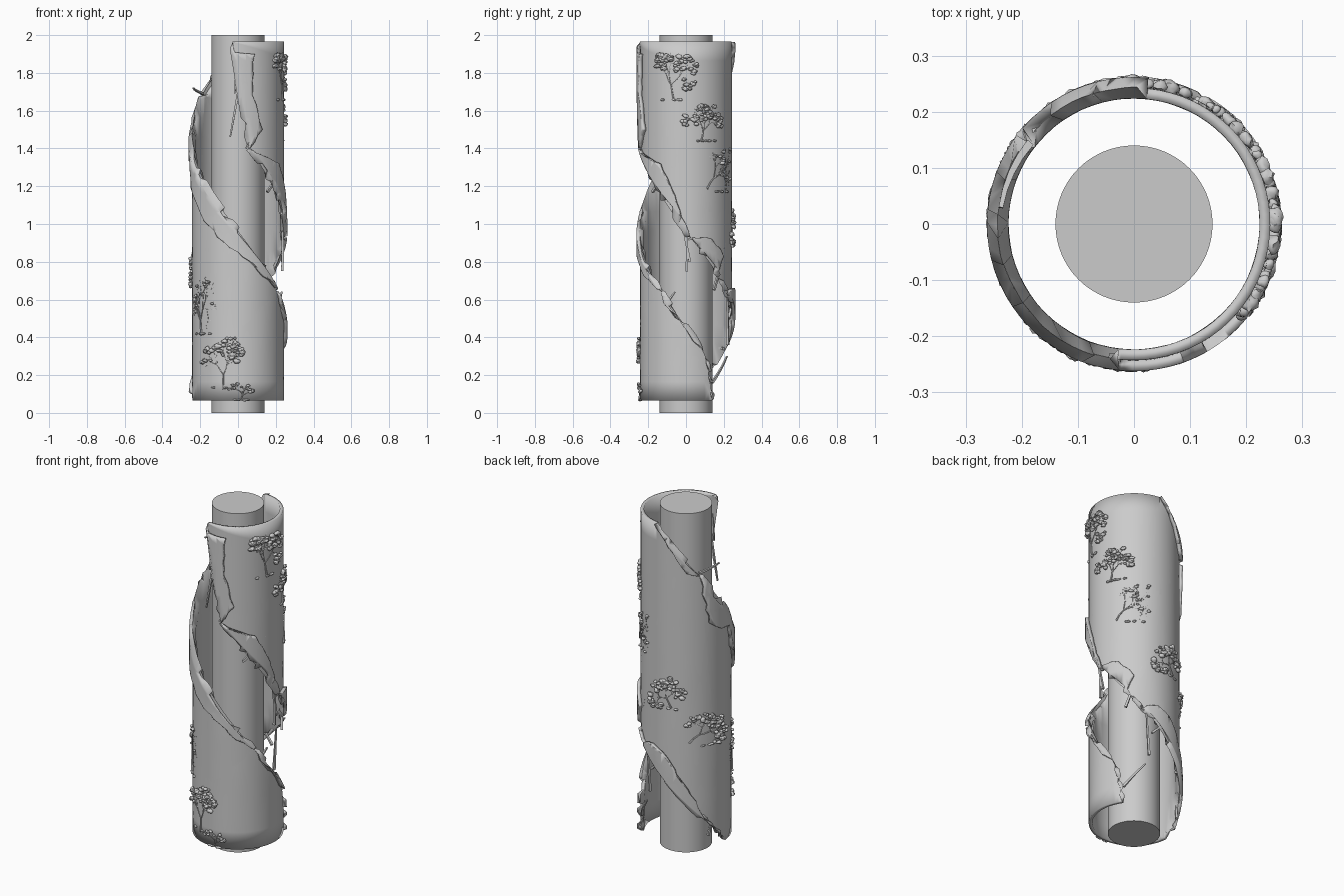
import bpy, bmesh, math, random
from mathutils import Vector, noise, Matrix

if "Cube" in bpy.data.objects:
    bpy.data.objects.remove(bpy.data.objects["Cube"])

random.seed(7)
R, WALL, Z0, Z1 = 0.243, 0.019, 0.065, 1.965


def flat(deg, z, h=0.0):
    return Vector((math.radians(deg) * R, z, h))


def wrap(bm):
    """Roll flat (arc length, height, relief) coordinates round the z axis."""
    for v in bm.verts:
        a, r = v.co.x / R, R + v.co.z
        v.co = Vector((r * math.cos(a), r * math.sin(a), v.co.y))


def finish(bm, name, angle=40):
    me = bpy.data.meshes.new(name)
    bm.to_mesh(me)
    bm.free()
    ob = bpy.data.objects.new(name, me)
    bpy.context.collection.objects.link(ob)
    for o in bpy.context.selected_objects:
        o.select_set(False)
    ob.select_set(True)
    bpy.context.view_layer.objects.active = ob
    bpy.ops.object.shade_smooth_by_angle(angle=math.radians(angle))
    return ob


def rod(bm, p, q, r0, r1, sides=6, segs=1, squash=1.0):
    """Tapered bar from p to q in flat coordinates."""
    d = (q - p).normalized()
    side = d.cross(Vector((0, 0, 1))).normalized()
    up = side.cross(d)
    rings = []
    for i in range(segs + 1):
        t = i / segs
        c, r = p.lerp(q, t), r0 + (r1 - r0) * t
        rings.append([bm.verts.new(c + r * (side * math.cos(a) + up * math.sin(a) * squash))
                      for a in (math.tau * (k + 0.5) / sides for k in range(sides))])
    for a, b in zip(rings, rings[1:]):
        for k in range(sides):
            bm.faces.new((a[k], a[(k + 1) % sides], b[(k + 1) % sides], b[k]))
    bm.faces.new(rings[0][::-1])
    bm.faces.new(rings[-1])


def clump(bm, c, sx, sz, h):
    """Knobbly flattened foliage lump."""
    m = Matrix.Translation(c) @ Matrix.Diagonal((sx, sz, h, 1))
    for v in bmesh.ops.create_icosphere(bm, subdivisions=2, radius=1, matrix=m)['verts']:
        v.co = c + (v.co - c) * (1 + 0.5 * noise.noise(v.co * 110))


def ragged(pts):
    """Broken edge: subdivide a polyline and jitter the new points."""
    out = []
    for p, q in zip(pts, pts[1:]):
        p, q = flat(*p), flat(*q)
        n = max(1, int((q - p).length / 0.035))
        for i in range(n):
            j = 0.007 if i else 0
            out.append(p.lerp(q, i / n) + Vector((random.uniform(-j, j), random.uniform(-j, j), 0)))
    return out + [flat(*pts[-1])]


# solid inner core
bm = bmesh.new()
bmesh.ops.create_cone(bm, cap_ends=True, segments=64, radius1=0.14, radius2=0.14, depth=2,
                      matrix=Matrix.Translation((0, 0, 1)))
finish(bm, "inner_core")

# outer shell: one helical strip between two broken edges (degrees, height)
upper = [(-97, Z1), (-94, 1.91), (-70, 1.9), (-73, 1.68), (-66, 1.6), (-60, 1.5), (-76, 1.4),
         (-57, 1.36), (-33, 1.32), (-19, 1.2), (-7, 1.07), (5, .93), (32, .92), (50, .83),
         (42, .75), (62, .64), (80, .66), (101, .6), (128, .42), (148, .24), (170, .15), (185, Z0)]
lower = [(395, Z0), (393, .14), (385, .3), (360, .44), (348, .52), (333, .58), (326, .65),
         (295, .75), (270, .85), (245, .93), (221, 1.05), (197, 1.19), (190, 1.33), (172, 1.34),
         (155, 1.39), (142, 1.68), (126, 1.7), (109, 1.82), (84, Z1)]
bm = bmesh.new()
face = bm.faces.new([bm.verts.new(p) for p in ragged(upper) + ragged(lower)])
bmesh.ops.triangulate(bm, faces=[face], ngon_method='EAR_CLIP')
for d in range(-96, 396, 5):
    bmesh.ops.bisect_plane(bm, geom=bm.verts[:] + bm.edges[:] + bm.faces[:], dist=1e-6,
                           plane_co=flat(d + .3, 0), plane_no=(1, 0, 0))
for i in range(1, 19):
    bmesh.ops.bisect_plane(bm, geom=bm.verts[:] + bm.edges[:] + bm.faces[:], dist=1e-6,
                           plane_co=(0, Z0 + i * .1, 0), plane_no=(0, 1, 0))
for v in bm.verts:
    v.co.z = 0.0015 * noise.noise(v.co * 12) * (1 if v.co.y < 1.1 else .3)
wrap(bm)
shell = finish(bm, "broken_shell", 35)
sol = shell.modifiers.new("wall", 'SOLIDIFY')
sol.thickness, sol.offset = WALL, -1

# splinters along the cracks: start degree, height, end degree, height
splinters = [(142, 1.69, 173, 1.72), (-91, 1.91, -94, 1.69), (-90, 1.69, -100, 1.46),
             (-88, 1.68, -61, 1.53), (-61, 1.53, -80, 1.4), (-68, 1.34, -18, 1.3),
             (-49, 1.17, -17, 1.3), (-18, 1.3, -15, 1.03), (-15, 1.09, 0, 1.09),
             (1, .75, 1, .93), (39, .65, 60, .9), (36, .16, 65, .3), (-28, .57, -14, .64),
             (122, .34, 155, .36), (74, .5, 99, .6), (155, .13, 160, .22), (3, .92, 30, .925),
             (70, .36, 66, .62), (5, .8, -8, 1.07)]
bm = bmesh.new()
for a, z, b, w in splinters:
    rod(bm, flat(a, z, -.008), flat(b, w, -.004), .009, .005, 4, 4, 1.1)
wrap(bm)
finish(bm, "crack_splinters", 30)


def branch(bm, tips, p, ang, length, r, depth, spread):
    q = p
    for _ in range(2):
        ang += random.uniform(-.35, .35)
        n = q + Vector((math.cos(ang), math.sin(ang), random.uniform(-.002, .003))) * length / 2
        n.z = min(max(n.z, .002), .014)
        n.y = max(n.y, Z0 + .01)
        rod(bm, q, n, r, r * .8, 6, 1)
        q, r = n, r * .8
    tips.append((q, depth))
    if depth:
        for s in random.sample((-1, 0, 1), 3 if depth > 2 else 2):
            branch(bm, tips, q, ang + s * spread + random.uniform(-.2, .2),
                   length * random.uniform(.62, .9), r * .8, depth - 1, spread)


def tree(name, deg, z, width, height, lean, leaves, size, depth=4, spread=.7):
    """Relief tree grown on the flat sheet, fitted to its box, then rolled."""
    bm, tips = bmesh.new(), []
    branch(bm, tips, Vector((0, 1, .004)), math.pi / 2 + lean, .07, .006, depth, spread)
    xs, ys = [v.co.x for v in bm.verts], [v.co.y for v in bm.verts]
    mid, c = Vector(((min(xs) + max(xs)) / 2, (min(ys) + max(ys)) / 2, 0)), flat(deg, z)
    sx, sy = width / (max(xs) - min(xs)), height / (max(ys) - min(ys))

    def fit(p):
        return Vector((c.x + (p.x - mid.x) * sx, c.y + (p.y - mid.y) * sy, p.z))
    for v in bm.verts:
        v.co = fit(v.co)
    ends = [t for t, d in tips if d < 3]
    for i in range(leaves):
        p = fit(random.choice(ends))
        p += Vector((random.gauss(0, .007), random.gauss(0, .006), .004))
        p.x = min(max(p.x, c.x - width / 2), c.x + width / 2)
        s = size * random.uniform(.6, 1.2)
        clump(bm, p, s * 1.2, s * .85, s * .8 + .002)
    # root rocks
    for i in range(5):
        clump(bm, c + Vector((random.uniform(-.35, .35) * width, -height * .47, .003)),
              .012, .006, .008)
    wrap(bm)
    finish(bm, name, 50)


# relief trees spiralling down the shell
tree("round_tree", -13, 1.78, .22, .26, .2, 75, .012)
tree("blossom_tree", 22, 1.53, .22, .19, -.3, 60, .011)
tree("branching_tree", 49, 1.28, .19, .23, -.5, 18, .009, 5, .6)
tree("spreading_tree", 98, .98, .23, .19, .5, 55, .013, 4, .9)
tree("low_pine", 155, .76, .25, .19, -.4, 75, .012, 4, .9)
tree("bare_tree", 219, .57, .21, .32, .3, 14, .009, 5, .6)
tree("lower_tree", 248, .26, .23, .27, -.2, 60, .012)
tree("small_shrub", 274, .11, .12, .09, -.5, 18, .008, 3)
